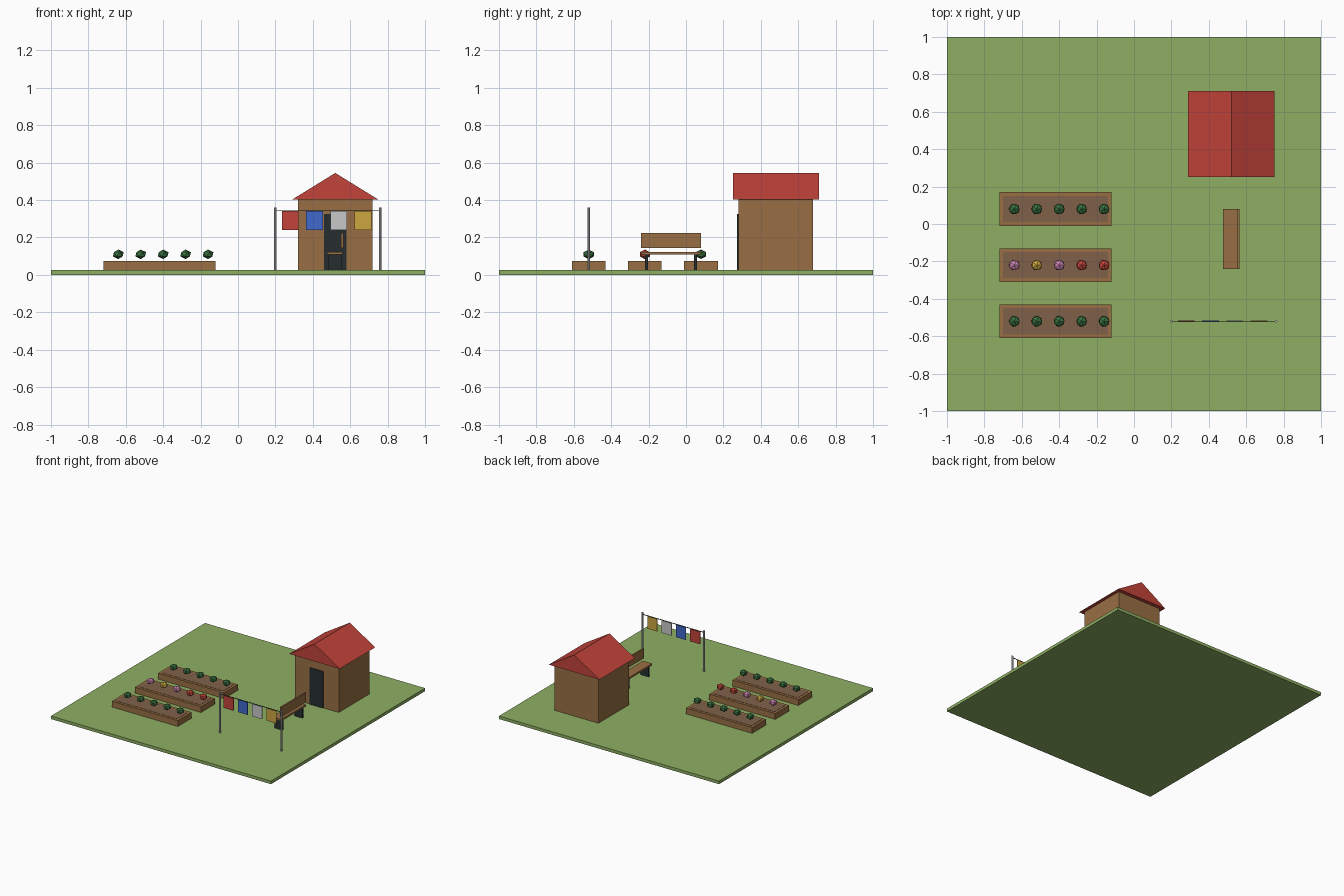
import bpy, bmesh
from mathutils import Matrix

if "Cube" in bpy.data.objects:
    bpy.data.objects.remove(bpy.data.objects["Cube"])


def lin(c):
    return c / 12.92 if c <= 0.04045 else ((c + 0.055) / 1.055) ** 2.4


def mat(name, hex_code):
    m = bpy.data.materials.new(name)
    rgb = [lin(int(hex_code[i:i + 2], 16) / 255) for i in (0, 2, 4)]
    m.diffuse_color = (*rgb, 1)
    m.use_nodes = True
    m.node_tree.nodes["Principled BSDF"].inputs["Base Color"].default_value = m.diffuse_color
    return m


GRASS = mat("grass green", "8EAF64")
WOOD = mat("wood brown", "986F43")
SOIL = mat("soil brown", "80614A")
RED = mat("red", "C2443A")
DARK = mat("dark slate", "262D30")
GREY = mat("light grey", "C8C8C8")
BLUE = mat("blue", "4169CC")
YELLOW = mat("yellow", "CCA640")
LEAF = mat("leaf green", "39703F")
PINK = mat("pink", "CC85B0")


def add(name, bm, material):
    me = bpy.data.meshes.new(name)
    bmesh.ops.recalc_face_normals(bm, faces=bm.faces)
    bm.to_mesh(me)
    bm.free()
    me.materials.append(material)
    ob = bpy.data.objects.new(name, me)
    bpy.context.collection.objects.link(ob)
    return ob


def box(name, x, y, z, material):
    """Box from (min, max) ranges."""
    bm = bmesh.new()
    size = [r[1] - r[0] for r in (x, y, z)]
    mid = [(r[1] + r[0]) / 2 for r in (x, y, z)]
    bmesh.ops.create_cube(bm, size=1, matrix=Matrix.Translation(mid) @ Matrix.Diagonal((*size, 1)))
    return add(name, bm, material)


G = 0.025  # lawn surface

# lawn
box("lawn", (-1, 1), (-1, 1), (0, G), GRASS)

# raised beds with soil and plants
rows = {
    -0.52: [LEAF] * 5,
    -0.22: [PINK, YELLOW, PINK, RED, RED],
    0.08: [LEAF] * 5,
}
for r, (y, colours) in enumerate(rows.items()):
    box(f"bed_{r}", (-0.72, -0.12), (y - 0.09, y + 0.09), (G, 0.073), WOOD)
    box(f"bed_soil_{r}", (-0.70, -0.14), (y - 0.07, y + 0.07), (0.06, 0.075), SOIL)
    for i, colour in enumerate(colours):
        bm = bmesh.new()
        bmesh.ops.create_icosphere(
            bm, subdivisions=1, radius=0.032,
            matrix=Matrix.Translation((-0.64 + 0.12 * i, y, 0.11)) @ Matrix.Diagonal((1, 1, 0.8, 1)))
        add(f"plant_{r}_{i}", bm, colour)

# shed walls and door
box("shed_walls", (0.32, 0.72), (0.28, 0.68), (G, 0.405), WOOD)
box("shed_door", (0.46, 0.58), (0.274, 0.282), (G, 0.325), DARK)

# gable roof: triangle extruded along y
bm = bmesh.new()
tri = bm.faces.new([bm.verts.new((x, 0.25, z)) for x, z in ((0.29, 0.403), (0.75, 0.403), (0.52, 0.545))])
ext = bmesh.ops.extrude_face_region(bm, geom=[tri])
new_verts = [v for v in ext["geom"] if isinstance(v, bmesh.types.BMVert)]
bmesh.ops.translate(bm, verts=new_verts, vec=(0, 0.46, 0))
# the extrusion may leave the first cap in place or drop it
bmesh.ops.holes_fill(bm, edges=[e for e in bm.edges if len(e.link_faces) == 1], sides=0)
add("shed_roof", bm, RED)

# bench
box("bench_seat", (0.475, 0.56), (-0.24, 0.08), (0.108, 0.123), WOOD)
box("bench_back", (0.552, 0.564), (-0.24, 0.08), (0.145, 0.225), WOOD)
for i, y in enumerate((-0.21, 0.05)):
    box(f"bench_leg_{i}", (0.483, 0.555), (y - 0.008, y + 0.008), (G, 0.108), DARK)

# clothesline poles and rope
for i, x in enumerate((0.20, 0.76)):
    bm = bmesh.new()
    bmesh.ops.create_cone(bm, cap_ends=True, segments=8, radius1=0.007, radius2=0.007,
                          depth=0.335, matrix=Matrix.Translation((x, -0.52, G + 0.1675)))
    add(f"line_pole_{i}", bm, GREY)
box("clothes_rope", (0.20, 0.76), (-0.522, -0.518), (0.343, 0.347), DARK)

# hanging laundry
for i, colour in enumerate((RED, BLUE, GREY, YELLOW)):
    x = 0.279 + 0.13 * i
    box(f"laundry_{i}", (x - 0.045, x + 0.045), (-0.523, -0.517), (0.24, 0.341), colour)
